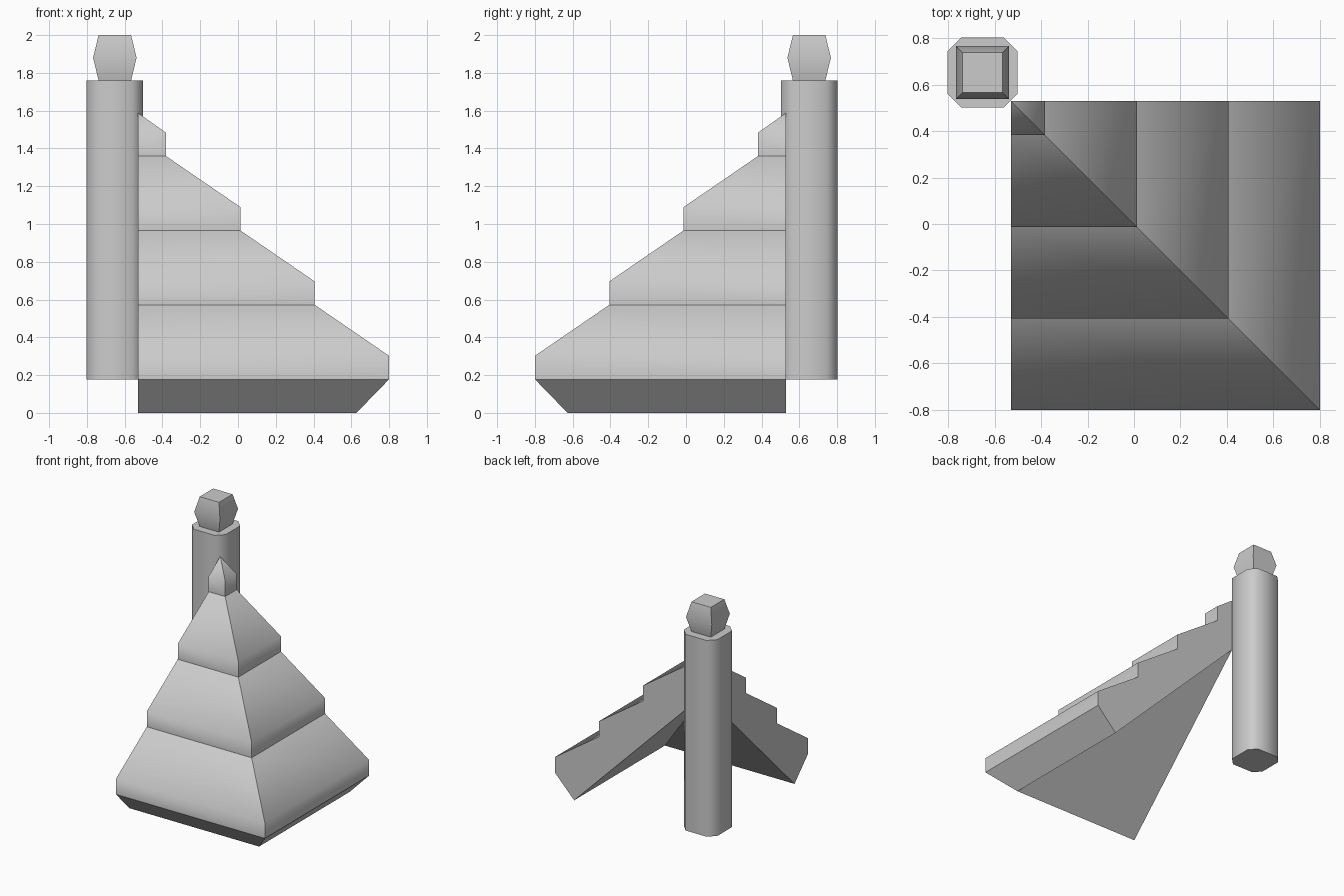
import bpy, bmesh

if "Cube" in bpy.data.objects:
    bpy.data.objects.remove(bpy.data.objects["Cube"])


def loft(name, rings, is_soft):
    """Skin equal-length closed rings, cap both ends, keep only chosen edges soft."""
    bm = bmesh.new()
    rows = [[bm.verts.new(p) for p in ring] for ring in rings]
    n = len(rows[0])
    for a, b in zip(rows, rows[1:]):
        for i in range(n):
            j = (i + 1) % n
            bm.faces.new((a[i], a[j], b[j], b[i]))
    bm.faces.new(rows[0])
    bm.faces.new(rows[-1])
    bmesh.ops.remove_doubles(bm, verts=bm.verts, dist=0.0005)
    bmesh.ops.recalc_face_normals(bm, faces=bm.faces)
    for f in bm.faces:
        f.smooth = True
    for e in bm.edges:
        e.smooth = is_soft(e.verts[0].co, e.verts[1].co)
    mesh = bpy.data.meshes.new(name)
    bm.to_mesh(mesh)
    bm.free()
    ob = bpy.data.objects.new(name, mesh)
    bpy.context.collection.objects.link(ob)
    return ob


def section(half, cut, z):
    """Chamfered square around the post axis (plain square when cut is 0)."""
    cx, cy, k = -0.652, 0.652, half - cut
    if cut:
        pts = [(half, -k), (half, k), (k, half), (-k, half),
               (-half, k), (-half, -k), (-k, -half), (k, -half)]
    else:
        pts = [(half, -half), (half, half), (-half, half), (-half, -half)]
    return [(cx + x, cy + y, z) for x, y in pts]


# Stepped roof: one profile carried round the mitred corner
APEX = 0.529
profile = [(0.627, 0.003)]
lips = []
for i in range(4):
    x, z = 0.8 - 0.394 * i, 0.178 + 0.394 * i
    lips.append(z + 0.124)
    profile += [(x, z), (x, z + 0.124)]
profile += [(-APEX, 1.588), (-APEX, 1.159)]
profile[0] = (0.627, 0.0)
loft("roof_corner",
     [[(x, APEX, z) for x, z in profile],
      [(x, -x, z) for x, z in profile],
      [(-APEX, -x, z) for x, z in profile]],
     lambda a, b: any(abs(a.z - z) < 0.002 and abs(b.z - z) < 0.002 for z in lips))

# Corner post with bevelled edges
loft("corner_post",
     [section(0.15, 0.057, 0.178), section(0.15, 0.057, 1.76)],
     lambda a, b: abs(a.z - b.z) > 0.1)

# Bulging square finial
loft("post_finial",
     [section(0.086, 0, 1.76), section(0.115, 0, 1.88), section(0.086, 0, 2.0)],
     lambda a, b: abs(a.z - 1.88) < 0.01 and abs(b.z - 1.88) < 0.01)
